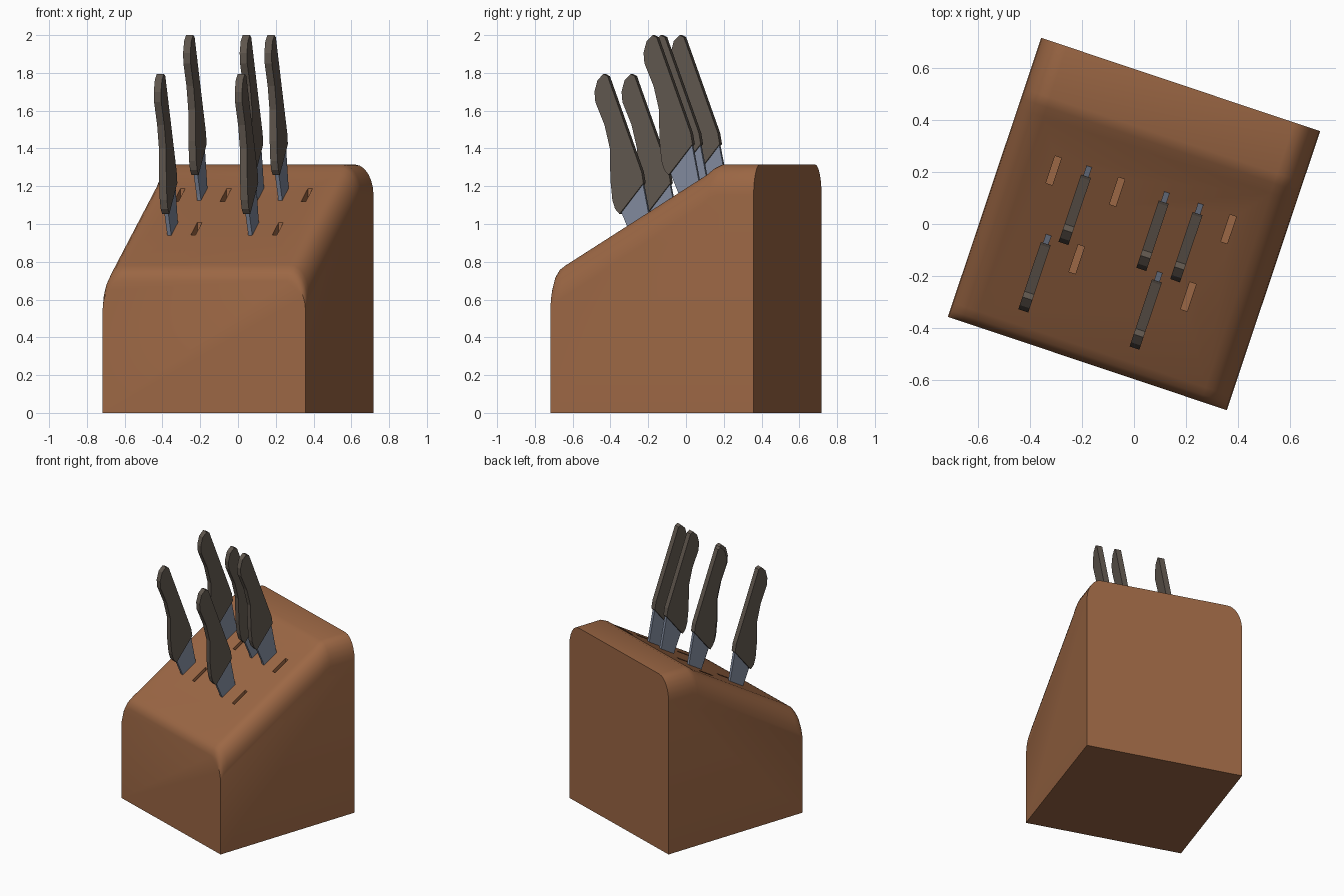
import bpy, bmesh, math

if "Cube" in bpy.data.objects:
    bpy.data.objects.remove(bpy.data.objects["Cube"])

TURN = math.radians(-18.5)   # whole model is turned about z
HALF = 0.567


def material(name, rgb):
    m = bpy.data.materials.new(name)
    m.diffuse_color = (*rgb, 1)
    m.use_nodes = True
    m.node_tree.nodes["Principled BSDF"].inputs["Base Color"].default_value = m.diffuse_color
    return m


wood = material("brown wood", (0.33, 0.135, 0.058))
grip = material("dark grip", (0.115, 0.093, 0.075))
steel = material("blue steel", (0.215, 0.25, 0.335))


def make_object(name, bm, mat):
    bmesh.ops.recalc_face_normals(bm, faces=bm.faces[:])
    me = bpy.data.meshes.new(name)
    bm.to_mesh(me)
    bm.free()
    me.materials.append(mat)
    ob = bpy.data.objects.new(name, me)
    bpy.context.collection.objects.link(ob)
    ob.rotation_euler.z = TURN
    return ob


def plate(name, outline, x, thick, dy, dz, mat):
    """Side outline (y, z) extruded symmetrically about x."""
    bm = bmesh.new()
    vs = [bm.verts.new((x - thick / 2, y + dy, z + dz)) for y, z in outline]
    face = bm.faces.new(vs)
    ext = bmesh.ops.extrude_face_region(bm, geom=[face])["geom"]
    for v in ext:
        if isinstance(v, bmesh.types.BMVert):
            v.co.x += thick
    return make_object(name, bm, mat)


# Block: side profile swept across, dropping in an elliptical arc at both sides
profile = [(-HALF, 0.70), (-0.558, 0.735), (-0.54, 0.763), (-0.51, 0.785),
           (0.28, 1.265), (0.32, 1.297), (0.36, 1.315), (HALF, 1.315)]
RX, RZ, STEPS = 0.105, 0.165, 6
arc = [(RX * (1 - math.cos(t)), RZ * (1 - math.sin(t)))
       for t in (math.pi / 2 * i / STEPS for i in range(STEPS + 1))]
section = [(-HALF + d, drop) for d, drop in arc]
section += [(-x, drop) for x, drop in reversed(section)]

bm = bmesh.new()
grid = [[bm.verts.new((x, y, z - drop)) for y, z in profile] for x, drop in section]
for a, b in zip(grid, grid[1:]):
    for j in range(len(profile) - 1):
        bm.faces.new((a[j], b[j], b[j + 1], a[j + 1]))
fl, fr, br, bl = [bm.verts.new((x * HALF, y * HALF, 0))
                  for x, y in ((-1, -1), (1, -1), (1, 1), (-1, 1))]
bm.faces.new([fl, fr] + [c[0] for c in reversed(grid)])
bm.faces.new([bl, br] + [c[-1] for c in reversed(grid)])
bm.faces.new([fl, bl] + grid[0][::-1])
bm.faces.new([fr, br] + grid[-1][::-1])
bm.faces.new((fl, bl, br, fr))
block = make_object("block", bm, wood)
bpy.context.view_layer.objects.active = block
block.select_set(True)
bpy.ops.object.shade_smooth_by_angle(angle=math.radians(30))

# Empty slots cut straight down into the slope
empty_slots = [(-0.359, 0.097), (-0.101, 0.097), (0.352, 0.097),
               (-0.166, -0.199), (0.288, -0.199)]
bm = bmesh.new()
for x, y in empty_slots:
    surface = 0.785 + (y + 0.51) * 0.48 / 0.79
    made = bmesh.ops.create_cube(bm, size=1)["verts"]
    for v in made:
        v.co.x = x + v.co.x * 0.026
        v.co.y = y + v.co.y * 0.11
        v.co.z = surface + (0.2 if v.co.z > 0 else -0.12)
cutter = make_object("slot_cutter", bm, wood)
cutter.hide_render = True
cutter.hide_set(True)
cut = block.modifiers.new("slots", "BOOLEAN")
cut.operation = "DIFFERENCE"
cut.solver = "EXACT"
cut.object = cutter

# Knives: curved handle and short visible blade, leaning forward
handle_side = [(-0.403, 1.794), (-0.436, 1.762), (-0.453, 1.70), (-0.448, 1.645),
               (-0.397, 1.524), (-0.367, 1.40), (-0.364, 1.233), (-0.353, 1.127),
               (-0.338, 1.08), (-0.3135, 1.053), (-0.18, 1.217), (-0.19, 1.275),
               (-0.38, 1.783)]
blade_side = [(-0.305, 1.06), (-0.254, 0.94), (-0.23, 0.86), (-0.13, 0.92),
              (-0.144, 1.005), (-0.185, 1.21)]
knives = [(-0.2985, 0, 0), (0.1535, 0, 0),
          (-0.234, 0.296, 0.206), (0.082, 0.296, 0.206), (0.2195, 0.296, 0.206)]
for i, (x, dy, dz) in enumerate(knives, 1):
    plate(f"knife_handle_{i}", handle_side, x, 0.04, dy, dz, grip)
    plate(f"knife_blade_{i}", blade_side, x, 0.022, dy, dz, steel)
